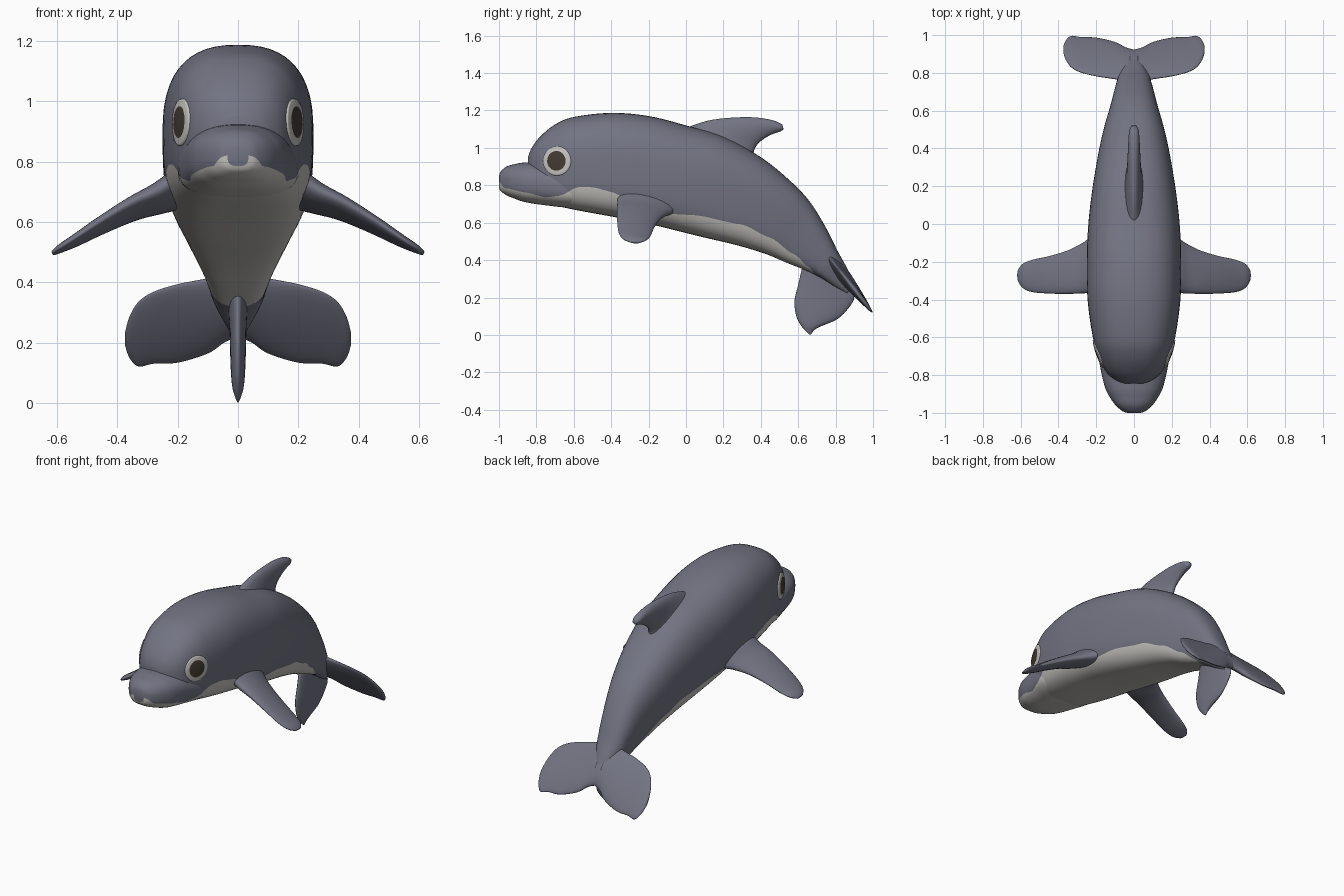
import bpy, bmesh, math
from mathutils import Vector
from mathutils.bvhtree import BVHTree

if "Cube" in bpy.data.objects:
    bpy.data.objects.remove(bpy.data.objects["Cube"])


def material(name, rgb):
    m = bpy.data.materials.new(name)
    m.diffuse_color = (*rgb, 1)
    m.use_nodes = True
    m.node_tree.nodes["Principled BSDF"].inputs["Base Color"].default_value = m.diffuse_color
    return m


GREY = material("slate grey skin", (0.17, 0.175, 0.225))
PALE = material("pale belly", (0.55, 0.54, 0.51))
DARK = material("dark brown pupil", (0.055, 0.043, 0.034))

# height of the grey / pale border along y
BORDER = [(-1, .82), (-.97, .785), (-.85, .76), (-.75, .735), (-.67, .745), (-.58, .79),
          (-.5, .79), (-.4, .765), (-.3, .72), (-.15, .655), (-.05, .645), (.05, .64),
          (.3, .59), (.45, .52), (.58, .43), (.66, .36), (.72, .28), (1, -.1)]


def border(y):
    for (y0, z0), (y1, z1) in zip(BORDER, BORDER[1:]):
        if y <= y1:
            k = max(0, (y - y0) / (y1 - y0))
            k = k * k * (3 - 2 * k) * .5 + k * .5
            return z0 + (z1 - z0) * k
    return BORDER[-1][1]


def smooth_rows(rows, steps):
    """Catmull-Rom interpolation of rows of numbers."""
    out = []
    n = len(rows)
    for i in range(n - 1):
        p = [rows[max(0, min(n - 1, i + k))] for k in (-1, 0, 1, 2)]
        for s in range(steps):
            t = s / steps
            out.append([.5 * (2 * b + (c - a) * t + (2 * a - 5 * b + 4 * c - d) * t * t
                              + (3 * b - a - 3 * c + d) * t ** 3) for a, b, c, d in zip(*p)])
    return out + [list(rows[-1])]


def finish(bm, name, mats, mirror=False):
    bmesh.ops.recalc_face_normals(bm, faces=bm.faces)
    for f in bm.faces:
        f.smooth = True
    me = bpy.data.meshes.new(name)
    bm.to_mesh(me)
    bm.free()
    for m in mats:
        me.materials.append(m)
    ob = bpy.data.objects.new(name, me)
    bpy.context.collection.objects.link(ob)
    if mirror:
        mod = ob.modifiers.new("mirror", 'MIRROR')
        mod.use_mirror_merge = False
    return ob


def loft(name, rows, side, powers=(2, 2), two_tone=False, mirror=False, steps=6):
    """Rows are edge point A, edge point B, half thickness; sections are superellipses."""
    bm = bmesh.new()
    side = Vector(side).normalized()
    up, low = (16, 12) if two_tone else (10, 10)
    rings = []
    for r in smooth_rows(rows, steps):
        a, b, w = Vector(r[:3]), Vector(r[3:6]), max(r[6], .001)
        mid, half = (a + b) / 2, (a - b) / 2

        def at(t, sgn=1):
            c, s = math.cos(t), max(0, math.sin(t))
            e = 2 / (powers[0] if c > 0 else powers[1])
            return mid + half * math.copysign(abs(c) ** e, c) + side * sgn * w * s ** e

        split = math.pi / 2
        if two_tone:
            # put an edge loop exactly on the colour border
            lo, hi = .12 * math.pi, .97 * math.pi
            for _ in range(24):
                split = (lo + hi) / 2
                p = at(split)
                if p.z > border(p.y):
                    lo = split
                else:
                    hi = split
        ts = [split * i / up for i in range(up)]
        ts += [split + (math.pi - split) * i / low for i in range(low + 1)]
        pts = [at(t) for t in ts] + [at(t, -1) for t in ts[-2:0:-1]]
        rings.append([bm.verts.new(p) for p in pts])
    n = len(rings[0])
    for r0, r1 in zip(rings, rings[1:]):
        for j in range(n):
            k = (j + 1) % n
            f = bm.faces.new((r0[j], r0[k], r1[k], r1[j]))
            if two_tone and up <= j < up + 2 * low:
                f.material_index = 1
    for r in (rings[0], rings[-1]):
        bm.faces.new(r)
    return finish(bm, name, [GREY, PALE] if two_tone else [GREY], mirror)


def flat(rows):
    """Rows (y, z, y, z, w) in the middle plane."""
    return [(0, a, b, 0, c, d, w) for a, b, c, d, w in rows]


# body: back line, belly line, half width
body = loft("body", flat([
    (-.845, .95, -.845, .84, .05), (-.825, 1.0, -.825, .78, .10),
    (-.78, 1.06, -.78, .73, .15), (-.7, 1.125, -.7, .695, .188),
    (-.6, 1.165, -.6, .67, .218), (-.4, 1.187, -.42, .637, .245),
    (-.2, 1.17, -.25, .605, .25), (0, 1.12, -.08, .565, .245),
    (.2, 1.06, .08, .525, .226), (.4, .95, .27, .48, .195),
    (.55, .83, .42, .435, .163), (.66, .715, .54, .385, .13),
    (.75, .57, .64, .345, .105), (.81, .45, .72, .305, .085),
    (.86, .36, .79, .26, .055), (.9, .28, .86, .22, .025)]),
    (1, 0, 0), (2.5, 3.5), True)

# beak
beak = loft("beak", flat([
    (-1.0, .85, -1.0, .785, .035), (-.99, .875, -.99, .768, .062),
    (-.96, .9, -.96, .747, .097), (-.92, .912, -.92, .73, .126),
    (-.86, .922, -.86, .71, .155), (-.75, .92, -.75, .693, .18),
    (-.6, .88, -.6, .68, .2), (-.45, .82, -.45, .7, .15)]),
    (1, 0, 0), (2.3, 2.8), True)

# dorsal fin
loft("dorsal_fin", flat([
    (-.06, 1.08, .44, .84, .08), (.04, 1.122, .368, .95, .052),
    (.14, 1.15, .37, 1.0, .04), (.27, 1.163, .405, 1.04, .035),
    (.38, 1.162, .455, 1.07, .031), (.47, 1.146, .505, 1.088, .026),
    (.515, 1.125, .522, 1.1, .014)]), (1, 0, 0))

# keel under the tail
loft("tail_keel", flat([
    (.63, .4, .86, .32, .034), (.6, .27, .9, .21, .028), (.58, .18, .87, .145, .026),
    (.59, .1, .81, .085, .023), (.615, .05, .72, .045, .018),
    (.643, .017, .685, .025, .01), (.66, .002, .67, .004, .003)]), (1, 0, 0))

# flippers: x, front y, rear y, front z, rear z, half thickness
loft("flippers", [(x, yf, zf, x, yr, zr, w) for x, yf, yr, zf, zr, w in [
    (.15, -.36, -.04, .765, .69, .065), (.22, -.365, -.065, .735, .66, .052),
    (.27, -.367, -.1, .705, .645, .044), (.35, -.37, -.14, .668, .618, .034),
    (.45, -.368, -.17, .608, .573, .026), (.54, -.36, -.19, .548, .528, .019),
    (.59, -.338, -.212, .515, .507, .014), (.615, -.30, -.245, .497, .494, .007)]],
    (.46, .15, .87), mirror=True)


# tail flukes: x, front z, rear z, half thickness, on a sloping plane
def slope(z):
    return .77 + (.41 - z) * .78


loft("tail_flukes", [(x, slope(a), a, x, slope(b), b, w) for x, a, b, w in [
    (-.02, .43, .225, .036), (.04, .428, .205, .034), (.1, .412, .165, .029),
    (.2, .393, .134, .022), (.28, .368, .13, .018), (.33, .335, .121, .015),
    (.36, .285, .15, .012), (.374, .235, .19, .006)]],
    (0, 1, .78), mirror=True)

# eyes: thin discs draped over the head, pale rim and dark pupil
trees = []
for ob in (body, beak):
    trees.append(BVHTree.FromPolygons([v.co for v in ob.data.vertices],
                                      [p.vertices[:] for p in ob.data.polygons]))
centre = Vector((.19, -.69, .93))
out = Vector((.88, -.45, .12)).normalized()
across = Vector((0, 0, 1)).cross(out).normalized()
upward = out.cross(across)


def drape(p, lift):
    start = p + out * .4
    hits = [t.ray_cast(start, -out) for t in trees]
    d = min([h[3] for h in hits if h[0]] or [.4])
    return start - out * (d - lift)


bm = bmesh.new()
hub = bm.verts.new(drape(centre, .009))
SEG, radii = 40, [.2, .4, .55, .68, .8, .92, 1.0, 1.02]
prev = None
for i, r in enumerate(radii):
    lift = -.004 if i == len(radii) - 1 else .009 - .004 * r * r
    ring = []
    for j in range(SEG):
        a = 2 * math.pi * j / SEG
        p = centre + across * (.077 * r * math.cos(a)) + upward * (.077 * r * math.sin(a))
        ring.append(bm.verts.new(drape(p, lift)))
    for j in range(SEG):
        k = (j + 1) % SEG
        f = bm.faces.new((prev[j], prev[k], ring[k], ring[j]) if prev else (hub, ring[j], ring[k]))
        f.material_index = 1 if r < .7 else 0
    prev = ring
finish(bm, "eyes", [PALE, DARK], mirror=True)
